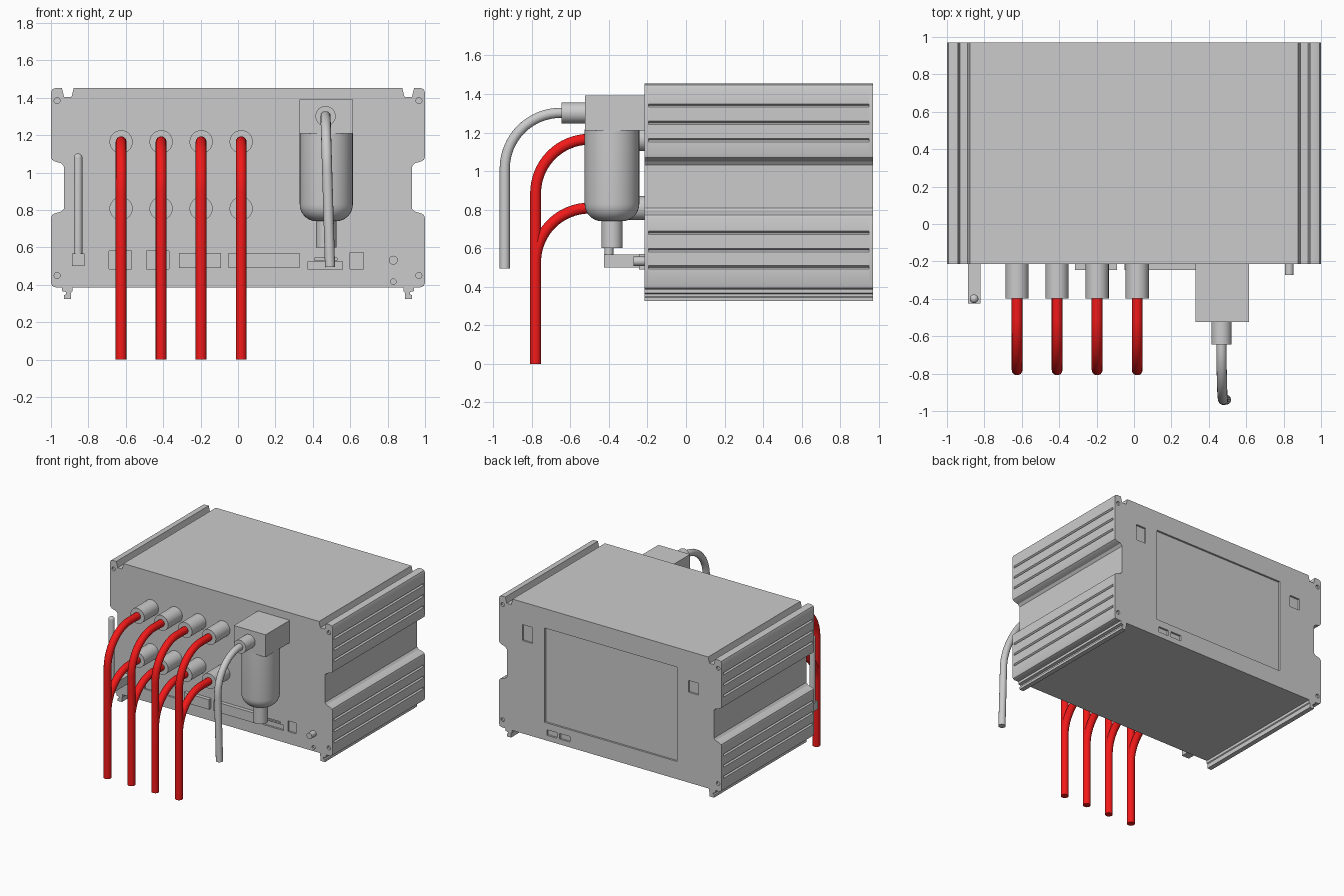
import bpy, bmesh
from math import pi, sin, cos, radians
from mathutils import Matrix, Vector

if "Cube" in bpy.data.objects:
    bpy.data.objects.remove(bpy.data.objects["Cube"])

FRONT, BACK, PLATE = -0.215, 0.97, 0.02

red = bpy.data.materials.new("cable_red")
red.diffuse_color = (0.9, 0.01, 0.01, 1)
red.use_nodes = True
red.node_tree.nodes["Principled BSDF"].inputs["Base Color"].default_value = red.diffuse_color


def finish(name, bm, smooth=False):
    bmesh.ops.recalc_face_normals(bm, faces=bm.faces)
    me = bpy.data.meshes.new(name)
    bm.to_mesh(me)
    bm.free()
    ob = bpy.data.objects.new(name, me)
    bpy.context.collection.objects.link(ob)
    if smooth:
        smooth_edges(ob)
    return ob


def smooth_edges(ob):
    bpy.ops.object.select_all(action='DESELECT')
    ob.select_set(True)
    bpy.context.view_layer.objects.active = ob
    bpy.ops.object.shade_smooth_by_angle(angle=radians(30))


def add_box(bm, x0, x1, y0, y1, z0, z1):
    m = Matrix.Translation(((x0 + x1) / 2, (y0 + y1) / 2, (z0 + z1) / 2))
    bmesh.ops.create_cube(bm, size=1, matrix=m @ Matrix.Diagonal((x1 - x0, y1 - y0, z1 - z0, 1)))


def add_rod(bm, x, z, r, y0, y1, sides=32):
    m = Matrix.Translation((x, (y0 + y1) / 2, z)) @ Matrix.Rotation(pi / 2, 4, 'X')
    bmesh.ops.create_cone(bm, cap_ends=True, segments=sides, radius1=r, radius2=r,
                          depth=y1 - y0, matrix=m)


def box(name, *dims):
    bm = bmesh.new()
    add_box(bm, *dims)
    return finish(name, bm)


def rod(name, *dims):
    bm = bmesh.new()
    add_rod(bm, *dims)
    return finish(name, bm, True)


def lathe(name, profile, x, y):
    bm = bmesh.new()
    vs = [bm.verts.new((x + r, y, z)) for r, z in profile]
    es = [bm.edges.new(p) for p in zip(vs, vs[1:])]
    bmesh.ops.spin(bm, geom=vs + es, cent=(x, y, 0), axis=(0, 0, 1), angle=2 * pi, steps=40)
    bmesh.ops.remove_doubles(bm, verts=bm.verts, dist=1e-5)
    return finish(name, bm, True)


def extrude(name, pts, y0, y1):
    bm = bmesh.new()
    face = bm.faces.new([bm.verts.new((x, y0, z)) for x, z in pts])
    new = bmesh.ops.extrude_face_region(bm, geom=[face])["geom"]
    bmesh.ops.translate(bm, vec=(0, y1 - y0, 0), verts=[v for v in new if isinstance(v, bmesh.types.BMVert)])
    return finish(name, bm, True)


def hose(name, x, z, y_start, y_down, radius, z_end, thick, mat=None, drift=0.0):
    # straight out of the socket, quarter bend, straight down
    pts = [(y_start, z)]
    for i in range(17):
        a = i / 16 * pi / 2
        pts.append((y_down + radius - radius * sin(a), z - radius + radius * cos(a)))
    pts.append((y_down, z_end))
    cu = bpy.data.curves.new(name, 'CURVE')
    cu.dimensions = '3D'
    cu.bevel_depth, cu.bevel_resolution, cu.use_fill_caps = thick, 5, True
    sp = cu.splines.new('POLY')
    sp.points.add(len(pts) - 1)
    for p, (y, pz) in zip(sp.points, pts):
        p.co = (x + drift * (z - pz) / (z - z_end), y, pz, 1)
    ob = bpy.data.objects.new(name, cu)
    bpy.context.collection.objects.link(ob)
    bpy.ops.object.select_all(action='DESELECT')
    ob.select_set(True)
    bpy.context.view_layer.objects.active = ob
    bpy.ops.object.convert(target='MESH')
    smooth_edges(ob)
    if mat:
        ob.data.materials.append(mat)


def outline(grooves):
    # right half of the case section, bottom to top, then mirrored
    def ridge(zs):
        return [p for z in zs for p in ((1, z - .009), (.988, z), (1, z + .009))] if grooves else []
    half = [(.885, .387), (.885, .365), (.892, .36), (.892, .325), (.93, .325), (.93, .345),
            (.92, .35), (.92, .362), (.942, .367), (.942, .387),
            (.975, .387), (.993, .394), (1, .412)]
    half += ridge((.50, .59, .68))
    half += [(1, .755), (.995, .772), (.98, .782), (.945, .792), (.93, .808),
             (.93, 1.032), (.945, 1.05), (.98, 1.06), (.995, 1.07), (1, 1.087)]
    half += ridge((1.16, 1.25, 1.34))
    half += [(1, 1.428), (.993, 1.446), (.975, 1.453),
             (.942, 1.453), (.93, 1.405), (.89, 1.405), (.878, 1.453)]
    return half + [(-x, z) for x, z in reversed(half)]


def cut(ob, cutter):
    mod = ob.modifiers.new("recesses", 'BOOLEAN')
    mod.operation, mod.solver, mod.object = 'DIFFERENCE', 'EXACT', cutter
    bpy.context.view_layer.objects.active = ob
    bpy.ops.object.modifier_apply(modifier=mod.name)
    bpy.data.objects.remove(cutter)


# Case and end panels
extrude("case", outline(True), FRONT + PLATE, BACK - PLATE)
front = extrude("front_panel", outline(False), FRONT, FRONT + PLATE)
back = extrude("back_panel", outline(False), BACK - PLATE, BACK)

# Recesses: screw holes, sockets, screen
for panel, y0, y1, rects in (
    (front, FRONT - .02, FRONT + .015,
     [(-.69, -.57, .485, .58), (-.49, -.37, .485, .58), (.60, .67, .485, .572),
      (.375, .56, .482, .525), (.41, .53, .53, .545)]),
    (back, BACK - .015, BACK + .02,
     [(-.60, .59, .53, 1.295), (.70, .79, 1.14, 1.27), (-.79, -.70, 1.12, 1.215),
      (.48, .57, .43, .475), (.36, .455, .43, .475)])):
    bm = bmesh.new()
    for x0, x1, z0, z1 in rects:
        add_box(bm, x0, x1, y0, y1, z0, z1)
    for x in (-.967, .967):
        for z in (.45, 1.385):
            add_rod(bm, x, z, .016, y0, y1, 20)
    if panel is front:
        add_rod(bm, .83, .417, .015, y0, y1, 20)
    cut(panel, finish("recess_cutter", bm))

# Front connector strips and knob
box("short_connector", -.315, -.09, -.245, FRONT, .49, .57)
box("long_connector", -.05, .33, -.245, FRONT, .49, .57)
rod("knob", .83, .532, .024, -.272, FRONT)

# Cable sockets and red cables, two rows of four
for i in range(4):
    x = -.625 + i * .214
    for row, z, end in (("upper", 1.165, 0), ("lower", .808, .45)):
        rod(f"{row}_socket_{i + 1}", x, z, .062, -.397, FRONT)
        hose(f"{row}_cable_{i + 1}", x, z, -.38, -.78, .28, end, .029, red)

# Filter: head, bowl, drain, inlet fitting and hose
box("filter_head", .33, .615, -.525, FRONT, 1.21, 1.392)
bowl = [(0, 1.215), (.142, 1.215), (.142, .83)]
bowl += [(.052 + .09 * cos(a), .83 - .09 * sin(a)) for a in (i * pi / 16 for i in range(1, 9))]
lathe("filter_bowl", bowl + [(0, .74)], .472, -.384)
lathe("filter_drain", [(0, .76), (.055, .76), (.055, .60), (0, .60)], .472, -.384)
rod("inlet_fitting", .468, 1.302, .054, -.645, -.52)
hose("inlet_hose", .468, 1.302, -.63, -.94, .29, .495, .027, None, .024)

# Antenna on a square elbow
box("antenna_elbow", -.888, -.822, -.425, FRONT, .50, .567)
tip = [(.023 * cos(a), 1.08 + .023 * sin(a)) for a in (i * pi / 12 for i in range(6))]
lathe("antenna", [(0, .55), (.023, .55)] + tip + [(0, 1.103)], -.855, -.40)
